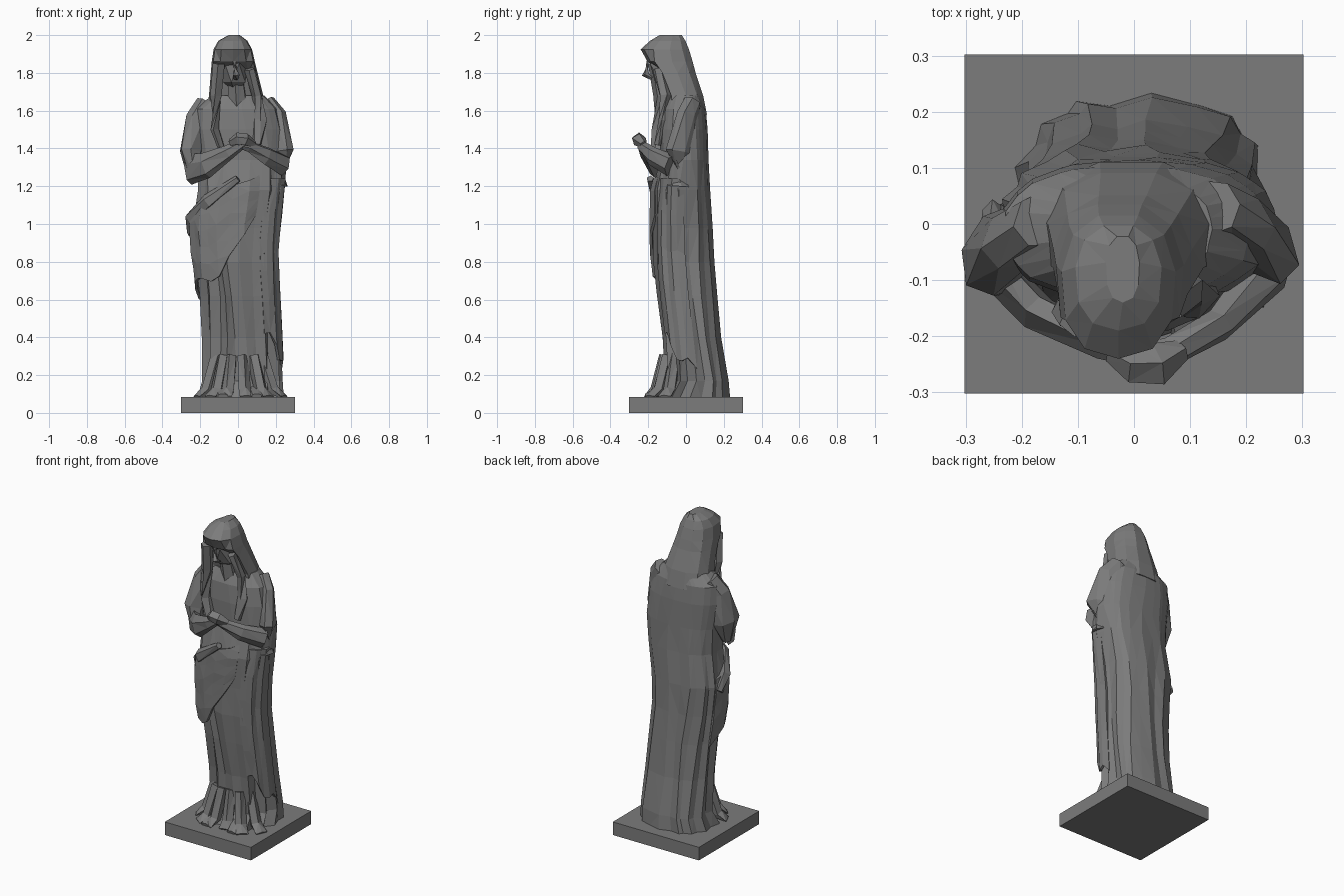
import bpy, bmesh, math, random
from mathutils import Vector

random.seed(4)
if "Cube" in bpy.data.objects:
    bpy.data.objects.remove(bpy.data.objects["Cube"])

stone = bpy.data.materials.new("grey stone")
stone.use_nodes = True
GREY = (0.2, 0.2, 0.2, 1)
stone.diffuse_color = GREY
stone.node_tree.nodes["Principled BSDF"].inputs["Base Color"].default_value = GREY


def finish(name, bm):
    bmesh.ops.recalc_face_normals(bm, faces=bm.faces)
    mesh = bpy.data.meshes.new(name)
    bm.to_mesh(mesh)
    bm.free()
    mesh.materials.append(stone)
    obj = bpy.data.objects.new(name, mesh)
    bpy.context.collection.objects.link(obj)
    return obj


def loft(name, rings, closed=True, caps=True):
    """Skin a list of equal-length point rings with flat triangles."""
    bm = bmesh.new()
    rows = [[bm.verts.new(p) for p in ring] for ring in rings]
    count = len(rows[0])
    for low, high in zip(rows, rows[1:]):
        for i in range(count if closed else count - 1):
            j = (i + 1) % count
            bm.faces.new((low[i], low[j], high[j], high[i]))
    if caps and closed:
        bm.faces.new(rows[0])
        bm.faces.new(rows[-1])
    bmesh.ops.triangulate(bm, faces=bm.faces)
    return finish(name, bm)


def tube(name, stations, sides=6, turn=0.3):
    """Limb through (point, width, height) stations."""
    rings = []
    points = [Vector(s[0]) for s in stations]
    for k, (point, width, height) in enumerate(stations):
        along = (points[min(k + 1, len(points) - 1)] - points[max(k - 1, 0)]).normalized()
        side = along.cross(Vector((0, 0, 1)))
        side = side.normalized() if side.length > 0.1 else Vector((1, 0, 0))
        up = side.cross(along)
        angles = [math.tau * i / sides + turn for i in range(sides)]
        rings.append([points[k] + side * width * math.cos(a) + up * height * math.sin(a)
                      for a in angles])
    return loft(name, rings)


def outline(table, z, angle, grow=1.0):
    """Point on the rounded section at height z: rows are z, left, right, front, back."""
    for a, b in zip(table, table[1:]):
        if z <= b[0]:
            break
    t = (z - a[0]) / (b[0] - a[0])
    x0, x1, y0, y1 = [p + (q - p) * t for p, q in zip(a[1:], b[1:])]
    c, s = math.cos(angle), math.sin(angle)
    x = math.copysign(abs(c) ** 0.85, c) * (x1 - x0) / 2 * grow
    y = math.copysign(abs(s) ** 0.85, s) * (y1 - y0) / 2 * grow
    return Vector(((x0 + x1) / 2 + x, (y0 + y1) / 2 + y, z))


# Plinth
bm = bmesh.new()
bmesh.ops.create_cube(bm, size=1)
for v in bm.verts:
    v.co = Vector((v.co.x * 0.605, v.co.y * 0.605, (v.co.z + 0.5) * 0.083))
finish("plinth", bm)

# Robe with pleats that fade out towards the chest
BODY = [
    (0.07, -0.23, 0.25, -0.19, 0.24),
    (0.17, -0.2, 0.24, -0.12, 0.23),
    (0.4, -0.2, 0.23, -0.13, 0.19),
    (0.62, -0.21, 0.22, -0.16, 0.17),
    (0.8, -0.23, 0.21, -0.18, 0.155),
    (0.98, -0.25, 0.22, -0.18, 0.145),
    (1.18, -0.22, 0.25, -0.18, 0.13),
    (1.34, -0.22, 0.26, -0.14, 0.12),
    (1.5, -0.24, 0.24, -0.14, 0.115),
    (1.61, -0.235, 0.21, -0.13, 0.105),
    (1.68, -0.14, 0.14, -0.1, 0.08),
]
COLUMNS = 26
wander = [random.uniform(-0.07, 0.07) for _ in range(COLUMNS)]
depth = [random.uniform(0.08, 0.2) if i % 2 else random.uniform(0, 0.04) for i in range(COLUMNS)]
rings = []
for row in BODY:
    z = row[0]
    fade = 1 if z < 0.8 else max(0.15, 1 - (z - 0.8) * 1.5)
    ring = []
    for i in range(COLUMNS):
        angle = math.tau * i / COLUMNS + wander[i] + 0.05 * math.sin(z * 5 + i)
        front = 1.2 if math.sin(angle) < 0 else 0.65
        ring.append(outline(BODY, z, angle, 1 - depth[i] * fade * front))
    rings.append(ring)
loft("robe", rings)


def drape(name, start, end, steps, top, bottom, grow):
    """Loose cloth sheet hung over the robe between two angles in degrees."""
    sheet = []
    levels = 5
    for k in range(levels + 1):
        line = []
        for i in range(steps + 1):
            f = i / steps
            angle = math.radians(start + (end - start) * f)
            z = bottom(f) + (top(f) - bottom(f)) * k / levels
            hem = 1 - k / levels
            fold = 0.035 * (i % 2) + random.uniform(-0.015, 0.015)
            edge = 0.07 if i in (0, steps) else 0
            line.append(outline(BODY, z, angle, grow - fold - edge + 0.03 * hem))
        sheet.append(line)
    obj = loft(name, sheet, closed=False)
    thick = obj.modifiers.new("thickness", "SOLIDIFY")
    thick.thickness = 0.015
    return obj


# Mantle swept diagonally across the front, and its end hanging from the left arm
drape("front_mantle", 165, 292, 9,
      lambda f: 1.02 + 0.24 * f,
      lambda f: 0.6 + 0.1 * abs(math.sin(5 * f)) + 0.35 * f ** 3, 1.06)
drape("hanging_mantle", 302, 362, 6,
      lambda f: 1.24,
      lambda f: 0.42 - 0.2 * f + 0.04 * math.sin(9 * f), 1.04)
# Bunched cloth at the right hip and roll under the forearms
tube("hip_fold", [((-0.25, 0.02, 0.95), 0.02, 0.03), ((-0.245, -0.04, 1.03), 0.035, 0.045),
                  ((-0.16, -0.15, 1.12), 0.03, 0.04), ((0.0, -0.19, 1.24), 0.02, 0.02)], 5)

# Hem folds fanning out on the plinth, and the feet
for degrees, reach in ((205, 0.24), (232, 0.24), (252, 0.22), (283, 0.2), (310, 0.25), (335, 0.27)):
    a = math.radians(degrees)
    out = Vector((math.cos(a), math.sin(a), 0))
    tube("hem_fold", [(out * reach + Vector((0, 0, 0.085)), 0.04, 0.01),
                      (out * reach * 0.75 + Vector((0, 0, 0.12)), 0.035, 0.035),
                      (out * reach * 0.5 + Vector((0, 0, 0.3)), 0.03, 0.04)], 5)
for name, x in (("right_foot", -0.08), ("left_foot", 0.1)):
    tube(name, [((x, -0.215, 0.09), 0.03, 0.012), ((x, -0.16, 0.105), 0.045, 0.025),
                ((x, -0.06, 0.13), 0.04, 0.05)])

# Sleeved arms folded to the waist
tube("right_upper_arm", [((-0.16, 0.01, 1.63), 0.05, 0.07), ((-0.205, -0.02, 1.55), 0.055, 0.08),
                         ((-0.245, -0.05, 1.38), 0.06, 0.085), ((-0.235, -0.08, 1.25), 0.03, 0.05)], 7)
tube("right_forearm", [((-0.26, -0.07, 1.29), 0.035, 0.085), ((-0.17, -0.16, 1.31), 0.035, 0.07),
                       ((-0.05, -0.215, 1.38), 0.03, 0.04), ((0.03, -0.24, 1.43), 0.022, 0.025)])
tube("left_upper_arm", [((0.14, 0.03, 1.64), 0.05, 0.06), ((0.185, 0.01, 1.57), 0.05, 0.08),
                        ((0.225, -0.03, 1.38), 0.055, 0.09), ((0.225, -0.04, 1.2), 0.04, 0.06)], 7)
tube("left_forearm", [((0.24, -0.08, 1.31), 0.045, 0.06), ((0.15, -0.18, 1.36), 0.03, 0.05),
                      ((0.06, -0.23, 1.41), 0.028, 0.03), ((-0.02, -0.235, 1.43), 0.02, 0.02)])
# Clasped hands
tube("clasped_hands", [((-0.04, -0.23, 1.43), 0.018, 0.02), ((0.0, -0.25, 1.45), 0.035, 0.035),
                       ((0.04, -0.25, 1.445), 0.04, 0.035), ((0.085, -0.225, 1.42), 0.02, 0.02)], 5)

# Head bowed inside the hood
bm = bmesh.new()
bmesh.ops.create_icosphere(bm, subdivisions=1, radius=1)
for v in bm.verts:
    p = v.co
    v.co = Vector((-0.015 + p.x * 0.075, -0.105 + p.y * 0.085 - p.z * 0.03, 1.8 + p.z * 0.11))
finish("face", bm)
tube("nose", [((-0.02, -0.2, 1.86), 0.012, 0.012), ((-0.01, -0.215, 1.79), 0.018, 0.02),
              ((-0.01, -0.18, 1.77), 0.015, 0.01)], 4)
tube("neck", [((0, -0.06, 1.6), 0.06, 0.06), ((-0.01, -0.09, 1.76), 0.045, 0.05)])

# Hood: open at the face below the brow, closed over the crown
HOOD = [
    (1.58, -0.17, 0.16, -0.13, 0.115),
    (1.68, -0.155, 0.135, -0.14, 0.095),
    (1.8, -0.145, 0.105, -0.19, 0.055),
    (1.86, -0.14, 0.09, -0.24, 0.04),
    (1.925, -0.13, 0.075, -0.24, 0.02),
    (1.97, -0.105, 0.05, -0.19, 0.0),
    (2.0, -0.05, 0.01, -0.14, -0.02),
]
opening = [0.75, 0.62, 0.62, 0.85, 1, 1, 1]
rings = []
for row, inset in zip(HOOD, opening):
    ring = []
    for i in range(11):
        angle = math.tau * (i + 0.25) / 11
        s = math.sin(angle)
        p = outline(HOOD, row[0], angle)
        if s < -0.7:
            p.y *= inset
        ring.append(p)
    rings.append(ring)
loft("hood", rings)

# Veil edges falling from the hood onto the chest
tube("right_veil", [((-0.1, -0.17, 1.85), 0.035, 0.03), ((-0.115, -0.145, 1.68), 0.035, 0.025),
                    ((-0.12, -0.14, 1.5), 0.045, 0.02), ((-0.08, -0.16, 1.38), 0.03, 0.015)], 5)
tube("left_veil", [((0.06, -0.15, 1.82), 0.03, 0.025), ((0.1, -0.11, 1.68), 0.035, 0.025),
                   ((0.12, -0.12, 1.55), 0.035, 0.025), ((0.1, -0.15, 1.42), 0.025, 0.02)], 5)
